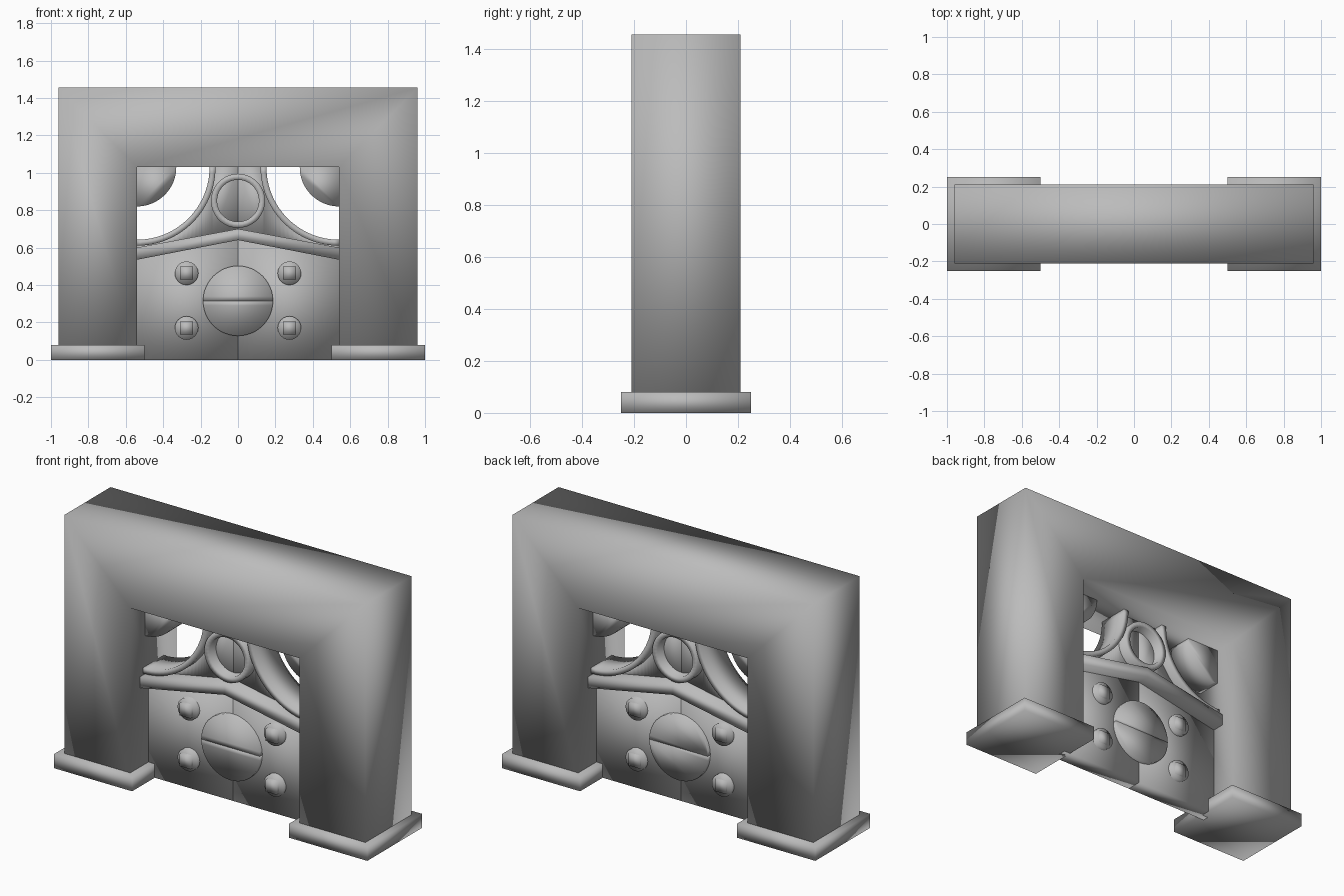
import bpy
import math

cube = bpy.data.objects.get("Cube")
if cube:
    bpy.data.objects.remove(cube, do_unlink=True)

# One plain stone colour for everything
grey = bpy.data.materials.new("stone_grey")
grey.use_nodes = True
colour = (0.5, 0.5, 0.5, 1)
grey.diffuse_color = colour
shader = next(n for n in grey.node_tree.nodes if n.type == 'BSDF_PRINCIPLED')
shader.inputs["Base Color"].default_value = colour
shader.inputs["Roughness"].default_value = 0.8


def build(name, verts, faces):
    mesh = bpy.data.meshes.new(name)
    mesh.from_pydata(verts, [], faces)
    mesh.materials.append(grey)
    obj = bpy.data.objects.new(name, mesh)
    bpy.context.collection.objects.link(obj)
    bpy.ops.object.select_all(action='DESELECT')
    obj.select_set(True)
    bpy.context.view_layer.objects.active = obj
    bpy.ops.object.mode_set(mode='EDIT')
    bpy.ops.mesh.select_all(action='SELECT')
    bpy.ops.mesh.normals_make_consistent(inside=False)
    bpy.ops.object.mode_set(mode='OBJECT')
    mesh.shade_smooth()
    return obj


def prism(name, outline, front, back):
    """Extrude an x-z outline along y."""
    n = len(outline)
    verts = [(x, y, z) for y in (front, back) for x, z in outline]
    faces = [tuple(range(n)), tuple(range(n, 2 * n))]
    faces += [(i, (i + 1) % n, (i + 1) % n + n, i + n) for i in range(n)]
    return build(name, verts, faces)


def strip(name, outer, inner, depth, closed=False):
    """Solid band between two x-z paths, from -depth to depth."""
    verts = []
    for (a, b), (c, d) in zip(outer, inner):
        verts += [(a, -depth, b), (a, depth, b), (c, depth, d), (c, -depth, d)]
    n = len(outer)
    faces = []
    for i in range(n if closed else n - 1):
        p, q = 4 * i, 4 * ((i + 1) % n)
        faces += [(p + k, p + (k + 1) % 4, q + (k + 1) % 4, q + k) for k in range(4)]
    if not closed:
        e = 4 * (n - 1)
        faces += [(0, 1, 2, 3), (e, e + 1, e + 2, e + 3)]
    return build(name, verts, faces)


def arc(cx, cz, r, start, end, steps):
    angles = [math.radians(start + (end - start) * i / steps) for i in range(steps + 1)]
    return [(cx + r * math.cos(a), cz + r * math.sin(a)) for a in angles]


def rect(x0, x1, z0, z1):
    return [(x0, z0), (x1, z0), (x1, z1), (x0, z1)]


def mirror(points, side):
    return [(side * x, z) for x, z in points]


OPEN_X, OPEN_Z = 0.54, 1.03
BALL_Z, BALL_R = 0.315, 0.187

# Outer gateway: two legs joined by a lintel
strip("gate_frame",
      [(-0.96, 0.02), (-0.96, 1.455), (0.96, 1.455), (0.96, 0.02)],
      [(-OPEN_X, 0.02), (-OPEN_X, OPEN_Z), (OPEN_X, OPEN_Z), (OPEN_X, 0.02)], 0.21)

# Bent rail over the doors
strip("bent_rail", [(-OPEN_X, 0.60), (0, 0.70), (OPEN_X, 0.60)],
      [(-OPEN_X, 0.535), (0, 0.64), (OPEN_X, 0.535)], 0.12)

for side, word in ((1, "left"), (-1, "right")):
    # Foot slab and door leaf
    prism(word + "_foot", mirror(rect(0.5, 1.0, 0, 0.08), side), -0.25, 0.25)
    prism(word + "_door", mirror([(0, 0), (OPEN_X, 0), (OPEN_X, 0.57), (0, 0.67)], side),
          -0.045, 0.045)

    # Plate below the curved moulding, leaving the corner open
    curve = arc(OPEN_X, OPEN_Z, 0.405, 270, 180, 20)
    floor = [(x, 0.67 - 0.1 * x / OPEN_X) for x, z in curve]
    floor[-1] = (0, 0.67)
    top = curve[-1][0]
    strip(word + "_spandrel", mirror(curve + [(0, OPEN_Z)], side),
          mirror([(x, 0.67 - 0.1 * x / OPEN_X) for x, z in curve] + [(0, 0.67)], side), 0.04)

    # Curved moulding and the quarter disc in the corner
    strip(word + "_curved_moulding",
          mirror(arc(OPEN_X, OPEN_Z, 0.42, 180, 270, 24), side),
          mirror(arc(OPEN_X, OPEN_Z, 0.388, 180, 270, 24), side), 0.095)
    prism(word + "_corner_disc",
          mirror([(OPEN_X, OPEN_Z)] + arc(OPEN_X, OPEN_Z, 0.21, 180, 270, 16), side),
          -0.075, 0.075)

    # Round bolts with square heads
    for z, level in ((0.463, "upper"), (0.17, "lower")):
        x = 0.275 * side
        prism(f"{word}_{level}_bolt", arc(x, z, 0.063, 0, 360, 24)[:-1], -0.068, 0.068)
        prism(f"{word}_{level}_bolt_head", rect(x - 0.035, x + 0.035, z - 0.035, z + 0.035),
              -0.09, 0.08)

# Ring above the rail
strip("ring", arc(0, 0.85, 0.145, 0, 360, 36)[:-1],
      arc(0, 0.85, 0.112, 0, 360, 36)[:-1], 0.1, closed=True)

# Central lock disc in two halves
prism("lock_upper_half", arc(0, BALL_Z, BALL_R, 0, 180, 24), -0.068, 0.068)
prism("lock_lower_half", arc(0, BALL_Z, BALL_R, 180, 360, 24), -0.068, 0.068)
